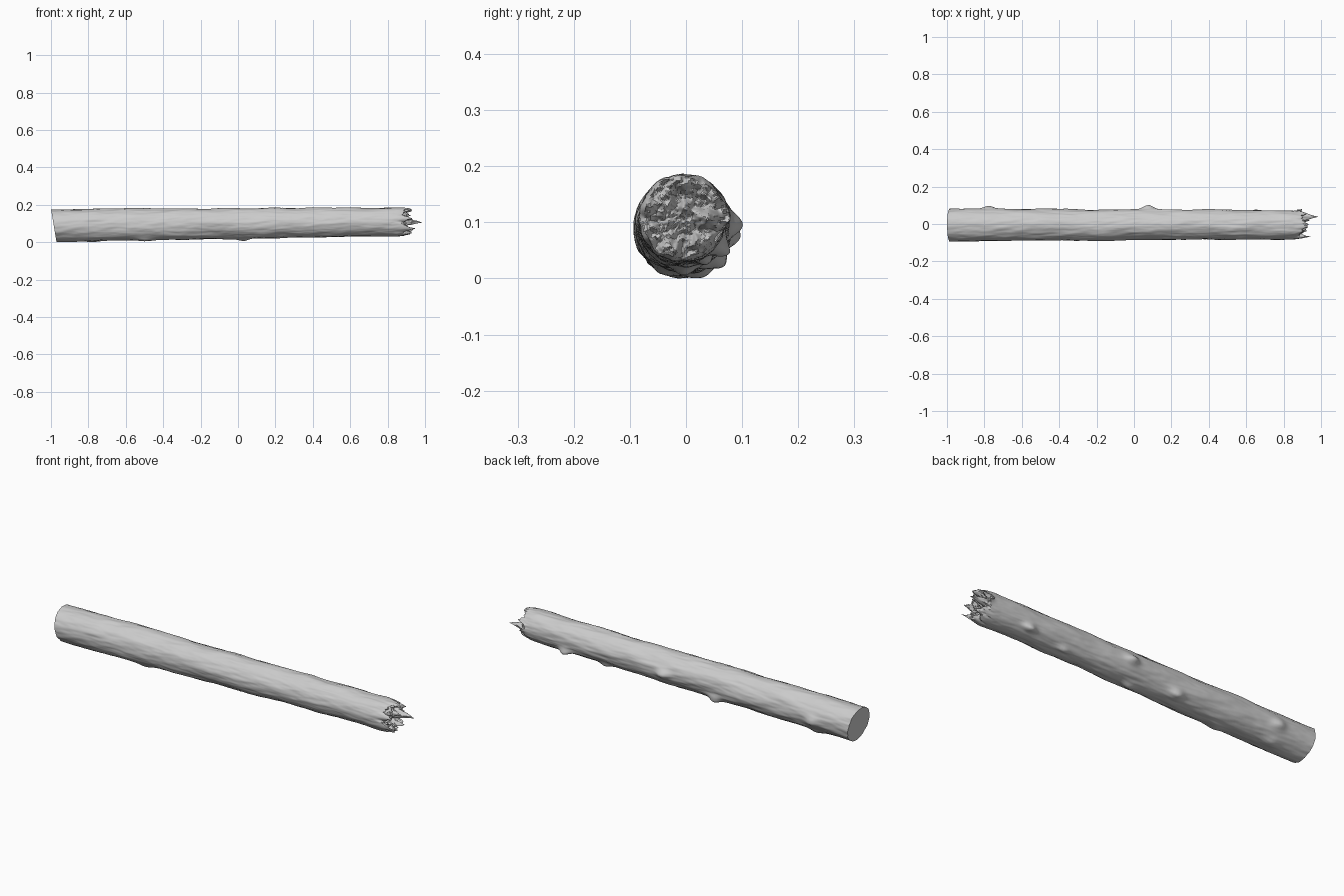
import bpy, bmesh, math
from mathutils import Vector, noise

if "Cube" in bpy.data.objects:
    bpy.data.objects.remove(bpy.data.objects["Cube"])

AROUND, ALONG, TIP, CAP = 128, 130, 26, 30

# Trunk profile: x, centre y, centre z, radius
SPINE = [(-1.0, -0.006, 0.096, 0.087), (-0.6, -0.005, 0.101, 0.086),
         (-0.2, -0.006, 0.105, 0.082), (0.2, -0.003, 0.109, 0.080),
         (0.6, -0.004, 0.114, 0.078), (0.85, -0.006, 0.116, 0.077),
         (1.0, -0.004, 0.116, 0.076)]

# Knots: x, angle in degrees (0 = +y, 90 = up), height, length, half width
KNOTS = [(-0.79, -8, 0.017, 0.035, 0.25), (0.07, -3, 0.022, 0.035, 0.25),
         (0.65, -38, 0.025, 0.03, 0.22), (0.43, -60, 0.012, 0.03, 0.2),
         (0.02, -88, 0.014, 0.035, 0.25), (-0.22, -45, 0.022, 0.035, 0.25),
         (-0.52, -112, 0.012, 0.04, 0.28), (-0.8, -65, 0.009, 0.04, 0.3),
         (0.91, 5, 0.016, 0.03, 0.35), (0.4, 80, 0.004, 0.06, 0.3)]

# Splinters on the break: y, z, base radius, height
SPLINTERS = [(0.038, 0.112, 0.026, 0.105), (-0.075, 0.075, 0.022, 0.05),
             (-0.01, 0.18, 0.028, 0.05), (-0.03, 0.055, 0.025, 0.05),
             (0.055, 0.15, 0.018, 0.05), (-0.07, 0.135, 0.018, 0.04),
             (0.02, 0.075, 0.02, 0.05), (0.0, 0.13, 0.016, 0.04)]


def spine(x):
    x = max(-1.0, min(1.0, x))
    for a, b in zip(SPINE, SPINE[1:]):
        if x <= b[0]:
            t = (x - a[0]) / (b[0] - a[0])
            return [p + (q - p) * t for p, q in zip(a[1:], b[1:])]


def bark_radius(x, ang):
    r = spine(x)[2]
    twist = ang + x * 0.6
    c, s = math.cos(twist), math.sin(twist)
    # broad swellings plus fine lengthwise bark ridges
    r += 0.0045 * noise.noise(Vector((x * 5, c * 1.2, s * 1.2)))
    r += 0.003 * noise.noise(Vector((x * 9 + 7, c * 4, s * 4)))
    r += 0.0012 * noise.noise(Vector((x * 28, c * 9, s * 9)))
    for kx, deg, h, length, width in KNOTS:
        d = (ang - math.radians(deg) + math.pi) % math.tau - math.pi
        q = ((x - kx) / length) ** 2 + (d / width) ** 2
        r += h * math.exp(-q)
    return r


def cut_x(z):
    return -1.0 + 0.03 * (0.185 - z) / 0.18


def break_x(y, z):
    # jagged fracture surface
    p = Vector((y * 38, z * 38, 3.1))
    x = 0.885 + 0.035 * noise.noise(p) + 0.022 * noise.noise(p * 2.3)
    x += 0.010 * noise.noise(p * 5)
    for sy, sz, w, h in SPLINTERS:
        d = math.hypot(y - sy, z - sz) / w
        x += h * max(0.0, 1 - d) ** 1.2
    return max(0.835, min(0.998, x))


bm = bmesh.new()
rings = []
angles = [math.tau * i / AROUND for i in range(AROUND)]


def point(x, ang, scale=1.0):
    cy, cz, _ = spine(x)
    r = bark_radius(x, ang) * scale
    return cy + r * math.cos(ang), cz + r * math.sin(ang)


# Bark from the sawn end to the start of the break
for j in range(ALONG):
    t = j / (ALONG - 1)
    ring = []
    for a in angles:
        y, z = point(-1 + 1.82 * t, a)
        x0 = cut_x(z)
        ring.append(bm.verts.new((x0 + (0.82 - x0) * t, y, z)))
    rings.append(ring)

# Splintered bark reaching the fracture edge
for j in range(1, TIP + 1):
    ring = []
    for a in angles:
        end = break_x(*point(0.9, a))
        x = 0.82 + (end - 0.82) * j / TIP
        y, z = point(x, a, 1 - 0.05 * (j / TIP) ** 3)
        ring.append(bm.verts.new((x, y, z)))
    rings.append(ring)

# Fracture face
for j in range(1, CAP):
    ring = []
    for a in angles:
        y, z = point(0.9, a, 1 - 0.05 - 0.95 * j / CAP)
        ring.append(bm.verts.new((break_x(y, z), y, z)))
    rings.append(ring)

for a, b in zip(rings, rings[1:]):
    for i in range(AROUND):
        k = (i + 1) % AROUND
        bm.faces.new((a[i], a[k], b[k], b[i]))
bm.faces.new(rings[-1])
bm.faces.new(rings[0][::-1])
bmesh.ops.recalc_face_normals(bm, faces=bm.faces)

# Rest the log on the ground
low = min(v.co.z for v in bm.verts)
bmesh.ops.translate(bm, verts=bm.verts, vec=(0, 0, -low))

mesh = bpy.data.meshes.new("broken_log")
bm.to_mesh(mesh)
bm.free()
log = bpy.data.objects.new("broken_log", mesh)
bpy.context.collection.objects.link(log)
bpy.context.view_layer.objects.active = log
log.select_set(True)
bpy.ops.object.shade_smooth_by_angle(angle=math.radians(40))
